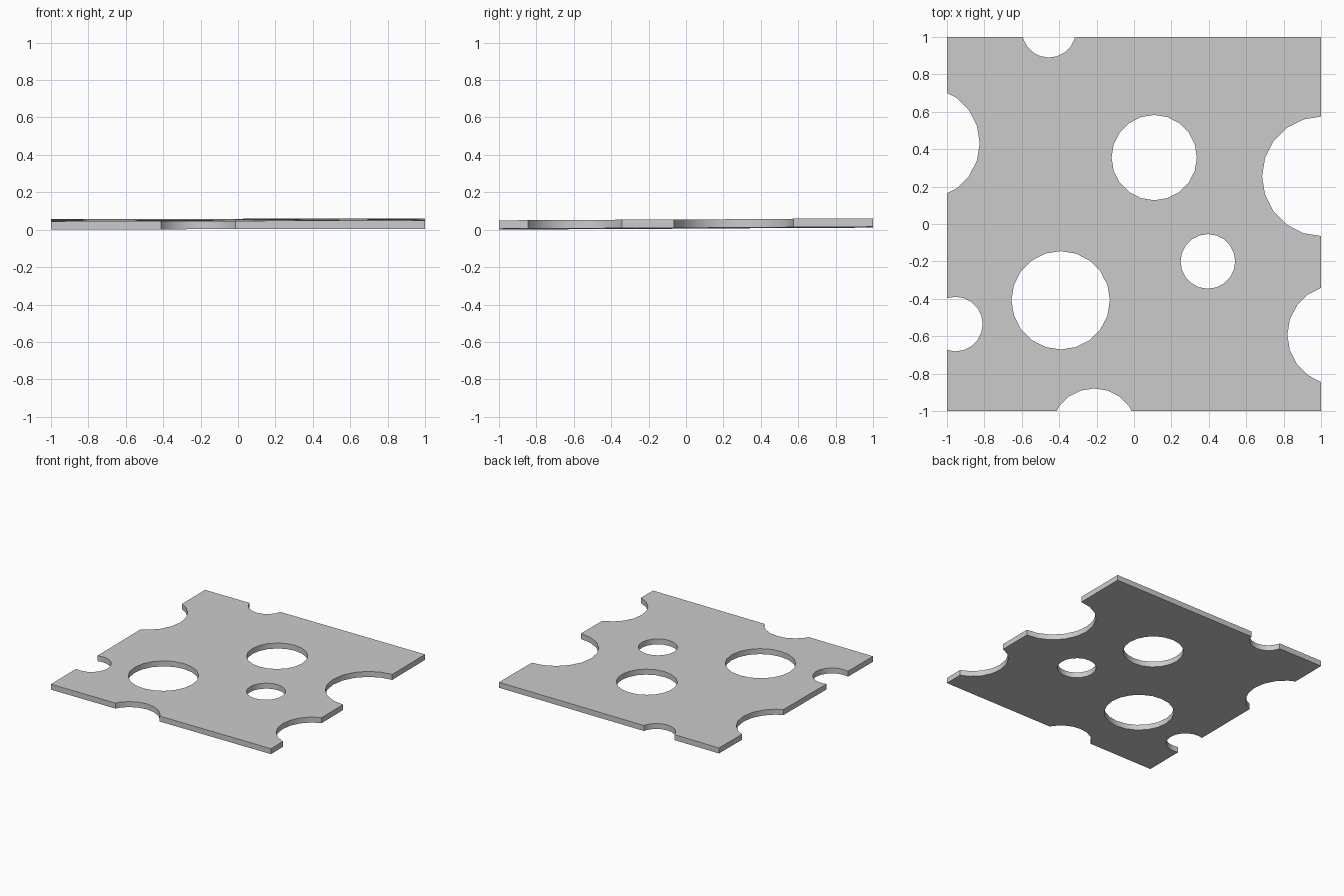
import bpy, bmesh
from math import radians
from mathutils import Matrix

if "Cube" in bpy.data.objects:
    bpy.data.objects.remove(bpy.data.objects["Cube"])

THICK = 0.045
SIDES = 20

# Holes through the slab and bites out of its rim: x, y, radius
HOLES = [
    (-0.392, -0.408, 0.263), (0.108, 0.355, 0.228), (0.395, -0.200, 0.146),
    (-1.124, 0.432, 0.299), (-0.955, -0.535, 0.146),
    (1.005, 0.255, 0.320), (1.087, -0.593, 0.267),
    (-0.213, -1.110, 0.231), (-0.455, 1.034, 0.144),
]


def make_object(name, bm):
    mesh = bpy.data.meshes.new(name)
    bm.to_mesh(mesh)
    bm.free()
    obj = bpy.data.objects.new(name, mesh)
    bpy.context.collection.objects.link(obj)
    return obj


# Square slab
bm = bmesh.new()
bmesh.ops.create_cube(bm, size=1, matrix=Matrix.Translation((0, 0, THICK / 2))
                      @ Matrix.Diagonal((2, 2, THICK, 1)))
slab = make_object("perforated_slab", bm)

# Round cutters, vertices on the axes
bm = bmesh.new()
for x, y, r in HOLES:
    bmesh.ops.create_cone(bm, cap_ends=True, segments=SIDES, radius1=r, radius2=r,
                          depth=0.4, matrix=Matrix.Translation((x, y, 0)))
cutter = make_object("hole_cutter", bm)
cutter.hide_render = True

# Cut the holes
bpy.context.view_layer.objects.active = slab
slab.select_set(True)
mod = slab.modifiers.new("holes", 'BOOLEAN')
mod.operation = 'DIFFERENCE'
mod.solver = 'EXACT'
mod.object = cutter
bpy.ops.object.modifier_apply(modifier=mod.name)
bpy.data.objects.remove(cutter)

# Slight lean: rises toward the back right corner
for v in slab.data.vertices:
    v.co.z += 0.0025 * (v.co.x + 1) + 0.0055 * (v.co.y + 1)

bpy.ops.object.shade_smooth_by_angle(angle=radians(30))
